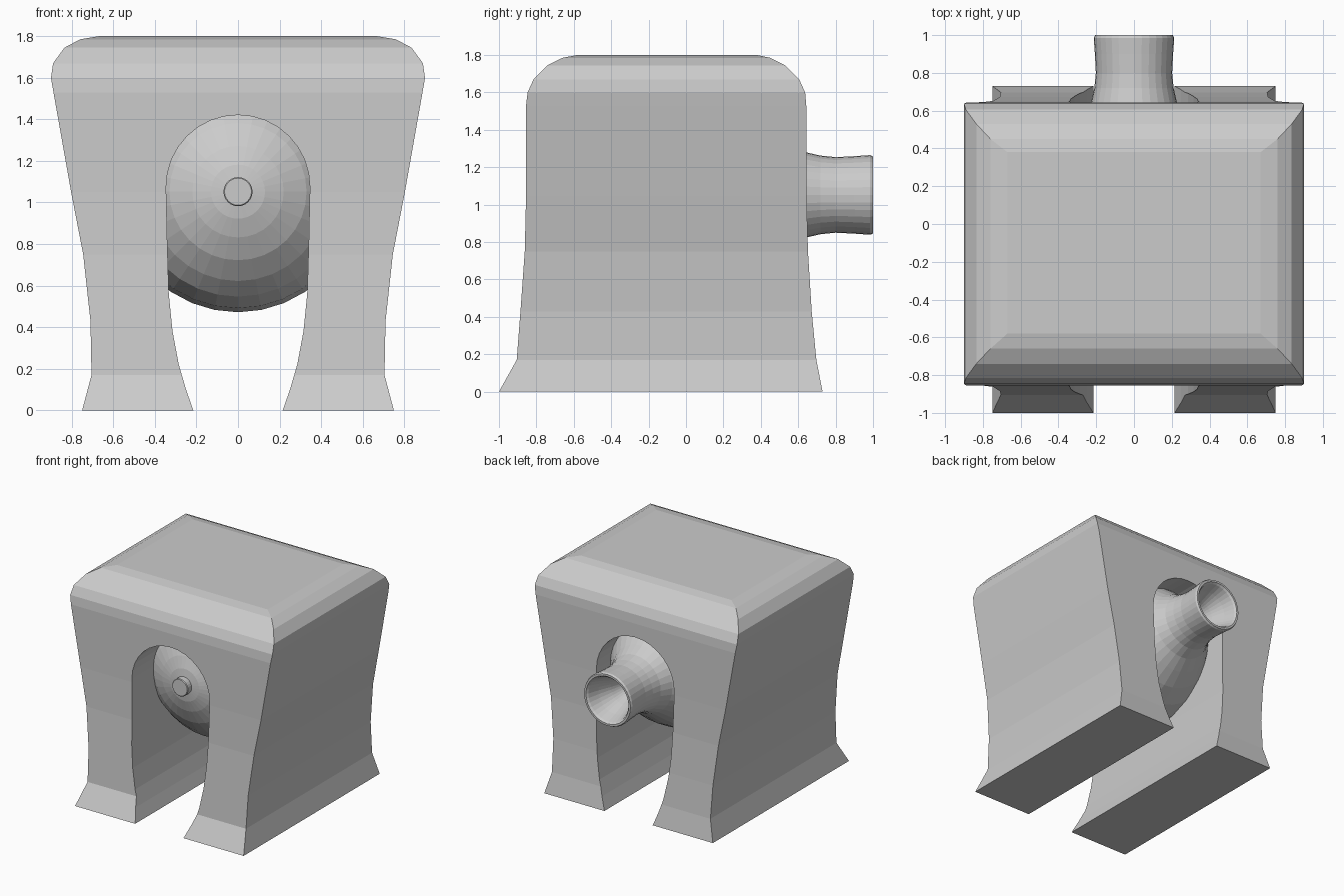
import bpy
import bmesh
from math import cos, sin, pi

if "Cube" in bpy.data.objects:
    bpy.data.objects.remove(bpy.data.objects["Cube"])


def finish(name, bm):
    bmesh.ops.recalc_face_normals(bm, faces=bm.faces)
    mesh = bpy.data.meshes.new(name)
    bm.to_mesh(mesh)
    bm.free()
    obj = bpy.data.objects.new(name, mesh)
    bpy.context.collection.objects.link(obj)
    return obj


def loft(name, rings):
    """Skin a list of equal-length closed loops and cap both ends."""
    bm = bmesh.new()
    loops = [[bm.verts.new(p) for p in ring] for ring in rings]
    n = len(loops[0])
    for a, b in zip(loops, loops[1:]):
        for i in range(n):
            j = (i + 1) % n
            bm.faces.new((a[i], a[j], b[j], b[i]))
    bm.faces.new(loops[0])
    bm.faces.new(loops[-1])
    return finish(name, bm)


def lathe(name, profile, z, sides=32):
    """Turn (y, radius) points around a horizontal y axis at height z."""
    return loft(name, [[(r * sin(2 * pi * i / sides), y, z + r * cos(2 * pi * i / sides))
                        for i in range(sides)] for y, r in profile])


# Outer block: stacked rectangles (z, half width, front y, back y)
sections = [
    (0, 0.75, -1.0, 0.73), (0.17, 0.705, -0.905, 0.697), (0.43, 0.71, -0.885, 0.672),
    (0.75, 0.745, -0.862, 0.652), (1.05, 0.803, -0.855, 0.645), (1.53, 0.888, -0.855, 0.643),
    (1.6, 0.9, -0.847, 0.637), (1.67, 0.89, -0.815, 0.605), (1.745, 0.835, -0.74, 0.53),
    (1.785, 0.76, -0.66, 0.45), (1.8, 0.67, -0.58, 0.38),
]
body = loft("arched_body", [[(-w, f, z), (w, f, z), (w, b, z), (-w, b, z)]
                            for z, w, f, b in sections])

# Arched tunnel cut from front to back
side = [(0.18, -0.1), (0.215, 0), (0.25, 0.1), (0.285, 0.22), (0.315, 0.38),
        (0.333, 0.56), (0.34, 0.8)]
arch = [(0.346 * cos(pi * i / 16), 1.075 + 0.346 * sin(pi * i / 16)) for i in range(17)]
outline = side + arch + [(-x, z) for x, z in reversed(side)]
cutter = loft("tunnel_cutter", [[(x, y, z) for x, z in outline] for y in (-1.3, 1.3)])
cutter.hide_render = True
cutter.hide_set(True)
cut = body.modifiers.new("tunnel", 'BOOLEAN')
cut.operation = 'DIFFERENCE'
cut.solver = 'EXACT'
cut.object = cutter

# Round inner bell that narrows into a hollow nozzle at the back
bell = [
    (-0.69, 0.06), (-0.68, 0.13), (-0.65, 0.22), (-0.595, 0.33), (-0.515, 0.43),
    (-0.43, 0.505), (-0.29, 0.56), (-0.12, 0.58), (0.06, 0.56), (0.22, 0.51),
    (0.36, 0.43), (0.47, 0.345), (0.56, 0.27), (0.645, 0.227), (0.72, 0.21),
    (0.8, 0.202), (0.9, 0.207), (0.985, 0.213), (1.0, 0.206), (1.0, 0.19),
    (0.985, 0.178), (0.9, 0.15), (0.8, 0.11), (0.68, 0.07), (0.55, 0.05),
]
lathe("bell_nozzle", bell, 1.052)

# Small button at the front of the bell
lathe("front_button", [(-0.66, 0.07), (-0.735, 0.07), (-0.74, 0.065)], 1.052, 24)
